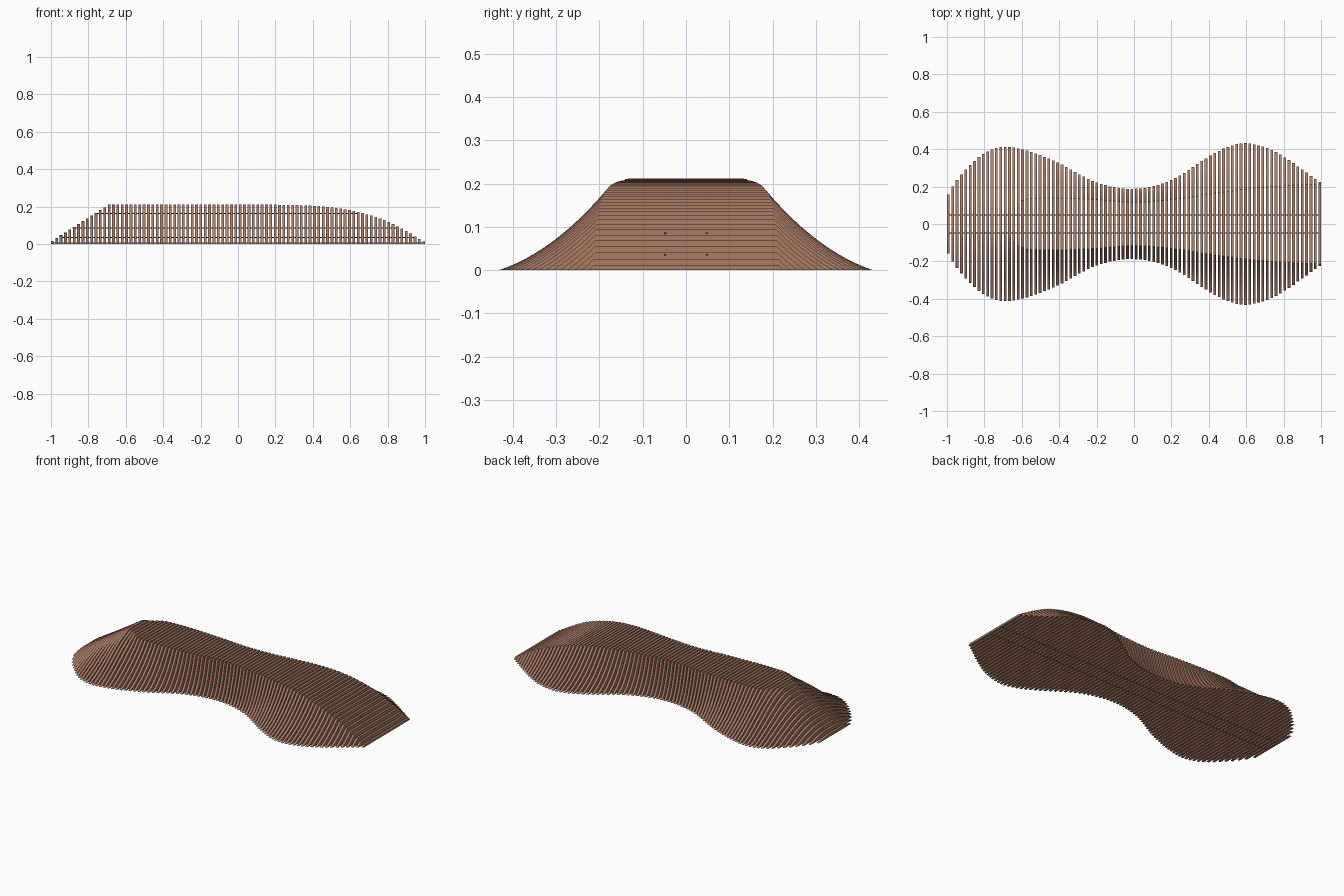
import bpy
import bmesh
from math import pi
from mathutils import Matrix, Vector

cube = bpy.data.objects.get("Cube")
if cube:
    bpy.data.objects.remove(cube)

COUNT = 86
THICK = 0.0145

# Plan half widths and ridge height along the length, as (x, value) stations
BASE = [(-1, .142), (-.97, .20), (-.9, .29), (-.8, .379), (-.7, .412), (-.6, .399),
        (-.5, .367), (-.4, .325), (-.2, .222), (0, .188), (.2, .235), (.4, .36),
        (.5, .412), (.59, .432), (.7, .41), (.8, .36), (1, .219)]
TOP = [(-1, .05), (-.85, .04), (-.69, .055), (-.6, .125), (-.5, .138), (-.4, .139),
       (-.2, .13), (0, .116), (.2, .13), (.4, .16), (.6, .187), (.8, .205), (1, .213)]
RIDGE = [(-1, .211), (-.3, .211), (.1, .211), (.43, .202), (.6, .18), (.76, .135),
         (.86, .09), (1, .008)]
# How far each flank sags inwards (or bulges), and how far it rounds over at the ridge
HOLLOW = [(-1, -.9), (-.85, -.8), (-.69, -.4), (-.58, .3), (-.4, .55), (0, .8),
          (.3, .7), (.6, .55), (.85, .25), (1, 0)]
ROUND = [(-1, 0), (-.85, .2), (-.69, .6), (-.58, 0), (-.4, 0), (1, 0)]


def material(name, colour):
    mat = bpy.data.materials.new(name)
    mat.use_nodes = True
    mat.diffuse_color = (*colour, 1)
    mat.node_tree.nodes["Principled BSDF"].inputs["Base Color"].default_value = (*colour, 1)
    return mat


def sample(stations, x):
    """Smooth curve through the stations."""
    x = min(max(x, stations[0][0]), stations[-1][0])
    last = len(stations) - 1

    def slope(i):
        a, b = stations[max(i - 1, 0)], stations[min(i + 1, last)]
        return (b[1] - a[1]) / (b[0] - a[0])

    for i in range(last):
        (xa, a), (xb, b) = stations[i], stations[i + 1]
        if x <= xb:
            d = xb - xa
            t = (x - xa) / d
            s = t * t * (3 - 2 * t)
            return (a * (1 - s) + b * s + d * t * (1 - t)
                    * (slope(i) * (1 - t) - slope(i + 1) * t))


def height(x):
    ramp = .012 + (x + 1) * .64
    return max(min(ramp, sample(RIDGE, x), .212), .008)


def half_section(x, steps=12):
    """One flank of a slat, from the ground up to the seat edge."""
    foot, edge, h = sample(BASE, x), sample(TOP, x), height(x)
    hollow, rounding = sample(HOLLOW, x), min(max(sample(ROUND, x), 0), 1)
    points = []
    for i in range(steps + 1):
        t = i / steps
        sag = t - hollow * t * (1 - t)
        dome = t * t * (3 - 2 * t)
        points.append((foot + (edge - foot) * t, h * (sag + (dome - sag) * rounding)))
    return points


def finish(bm, name, mat):
    bmesh.ops.recalc_face_normals(bm, faces=bm.faces)
    mesh = bpy.data.meshes.new(name)
    bm.to_mesh(mesh)
    bm.free()
    mesh.materials.append(mat)
    obj = bpy.data.objects.new(name, mesh)
    bpy.context.collection.objects.link(obj)


wood = material("warm brown wood", (.40, .20, .13))
steel = material("dark steel", (.04, .035, .03))

# Upright slats, each one a thin extruded cross-section
bm = bmesh.new()
centres = [-1 + THICK / 2 + i * (2 - THICK) / (COUNT - 1) for i in range(COUNT)]
for x in centres:
    half = half_section(x)
    outline = half + [(-y, z) for y, z in reversed(half)]
    face = bm.faces.new([bm.verts.new((x - THICK / 2, y, z)) for y, z in outline])
    new = bmesh.ops.extrude_face_region(bm, geom=[face], use_keep_orig=True)
    bmesh.ops.translate(bm, vec=(THICK, 0, 0),
                        verts=[v for v in new["geom"] if isinstance(v, bmesh.types.BMVert)])
finish(bm, "bench_slats", wood)

# Tie rods threaded through every slat tall enough to hold them
bm = bmesh.new()
for z in (.005, .035, .085, .162):
    held = [x for x in centres if height(x) > z + .0025]
    start = max(held[0] - THICK / 2 - .0005, -1)
    end = min(held[-1] + THICK / 2 + .0005, 1)
    for y in (-.048, .048):
        place = Matrix.Translation(Vector(((start + end) / 2, y, z))) @ Matrix.Rotation(pi / 2, 4, "Y")
        bmesh.ops.create_cone(bm, cap_ends=True, segments=8, radius1=.003, radius2=.003,
                              depth=end - start, matrix=place)
finish(bm, "tie_rods", steel)
